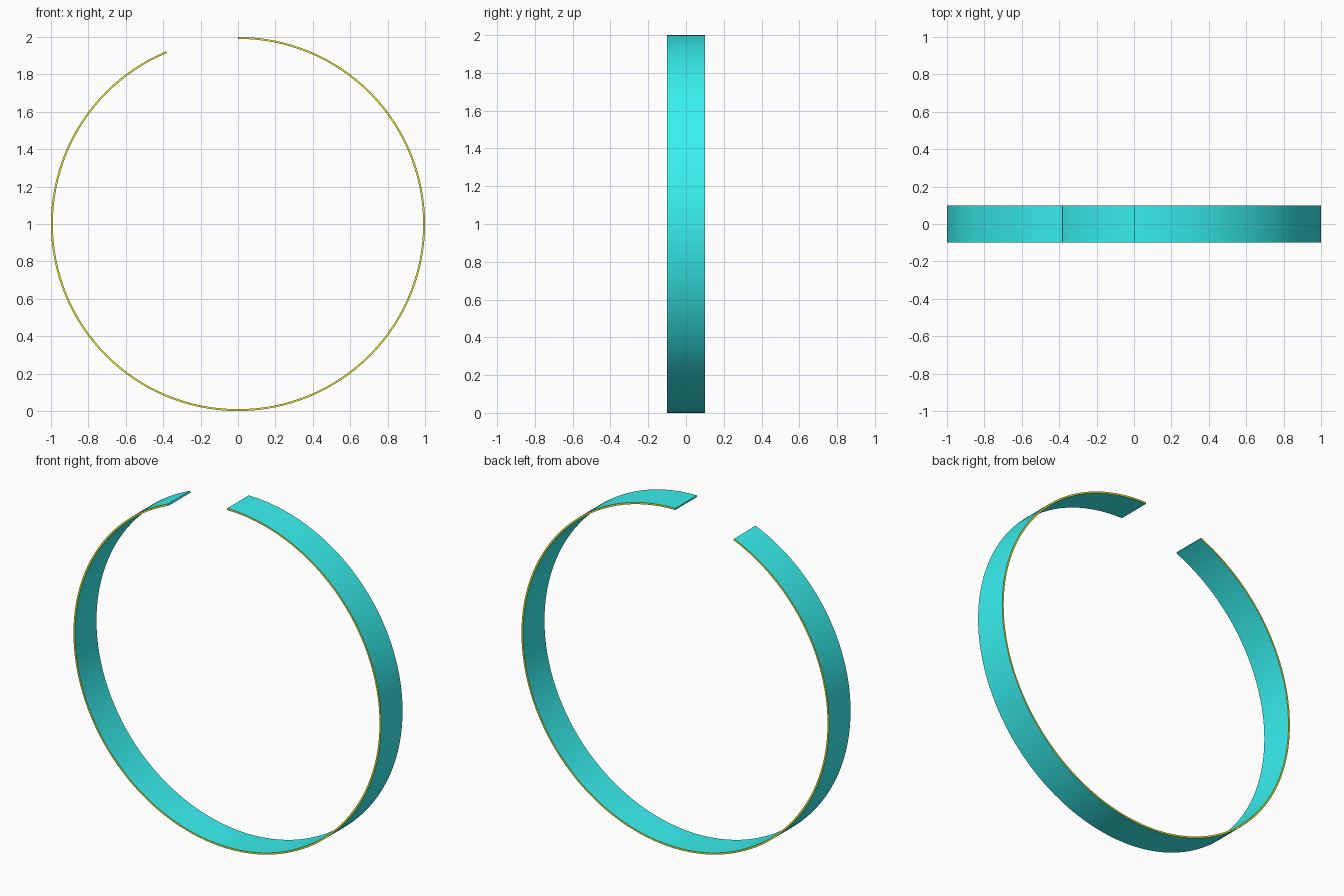
import bpy, bmesh, math
from mathutils import Matrix, Vector

if "Cube" in bpy.data.objects:
    bpy.data.objects.remove(bpy.data.objects["Cube"])

OUTER, INNER, HALF_W = 1.0, 0.99, 0.1
START, SWEEP, STEPS = 90.0, -337.5, 120   # degrees, clockwise seen from the front


def material(name, color):
    m = bpy.data.materials.new(name)
    m.diffuse_color = color
    m.use_nodes = True
    m.node_tree.nodes["Principled BSDF"].inputs["Base Color"].default_value = m.diffuse_color
    return m


# Open band: rectangular section swept around the ring centre
bm = bmesh.new()
section = [(OUTER, -HALF_W), (OUTER, HALF_W), (INNER, HALF_W), (INNER, -HALF_W)]
rings = []
for i in range(STEPS + 1):
    a = math.radians(START + SWEEP * i / STEPS)
    rings.append([bm.verts.new((r * math.cos(a), y, 1 + r * math.sin(a)))
                  for r, y in section])

# Cyan inner and outer surfaces, yellow rims
for p, q in zip(rings, rings[1:]):
    for k in range(4):
        n = (k + 1) % 4
        f = bm.faces.new((p[k], p[n], q[n], q[k]))
        f.material_index = k % 2
        f.smooth = True

# End caps
bm.faces.new(rings[0])
bm.faces.new(rings[-1])
bmesh.ops.recalc_face_normals(bm, faces=bm.faces)

mesh = bpy.data.meshes.new("open_band")
bm.to_mesh(mesh)
bm.free()
mesh.materials.append(material("cyan", (0.04, 0.88, 0.87, 1)))
mesh.materials.append(material("yellow", (0.85, 0.85, 0.03, 1)))
band = bpy.data.objects.new("open_band", mesh)
bpy.context.collection.objects.link(band)

bpy.context.view_layer.objects.active = band
band.select_set(True)
bpy.ops.object.shade_smooth_by_angle(angle=math.radians(30))
